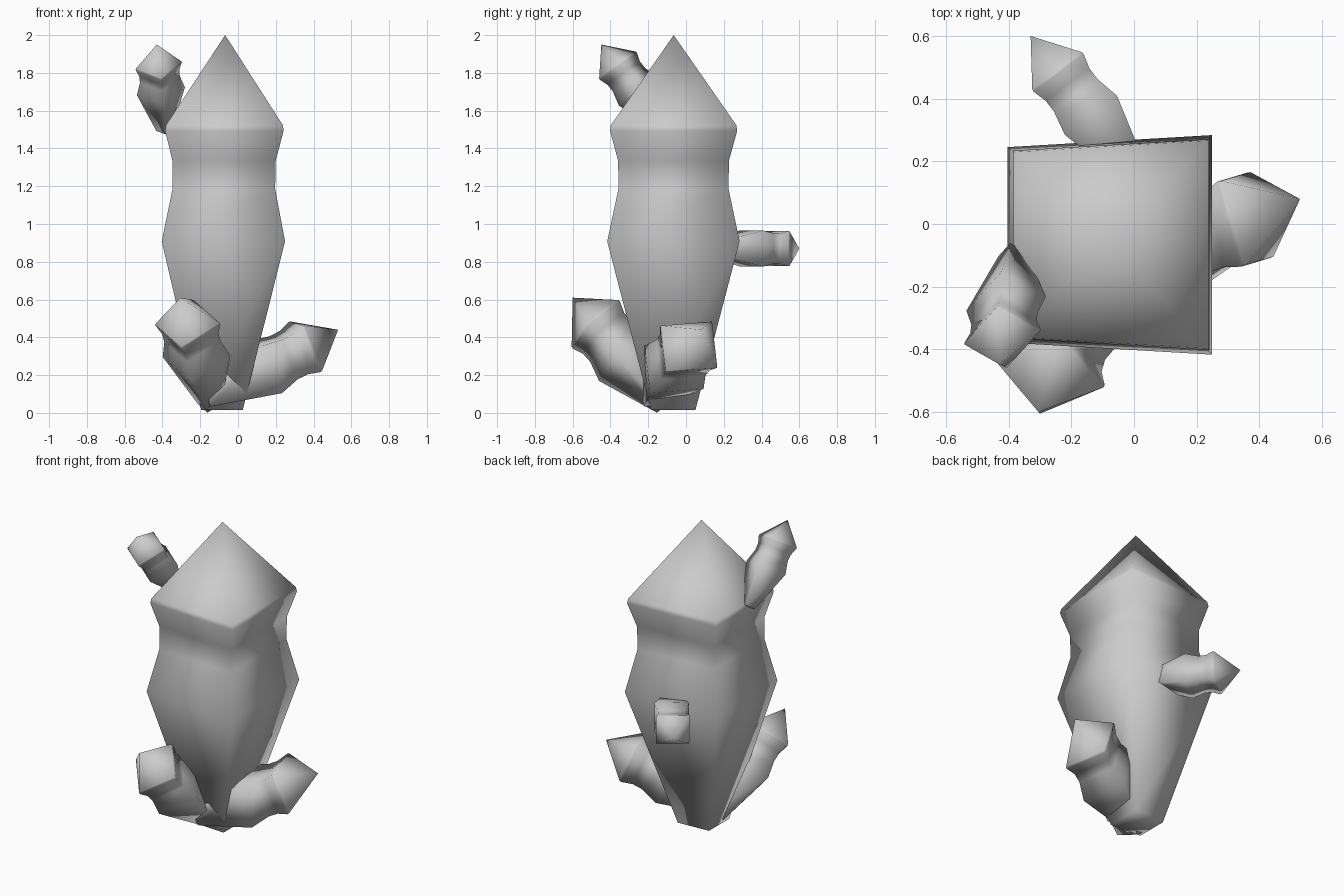
import bpy, bmesh
from mathutils import Vector

if "Cube" in bpy.data.objects:
    bpy.data.objects.remove(bpy.data.objects["Cube"])

# Shared shoot profile: (fraction of length, cross-section scale)
PROFILE = [(0, .35), (.45, 1.04), (.59, .865), (.665, .87), (.745, 1.0), (.76, .985)]


def shoot(name, base, tip, corners):
    """Four-sided tapered shoot with bulge, neck and pyramid tip."""
    base, tip = Vector(base), Vector(tip)
    bm = bmesh.new()
    rings = []
    for t, s in PROFILE:
        c = base.lerp(tip, t)
        rings.append([bm.verts.new(c + Vector(k) * s) for k in corners])
    for a, b in zip(rings, rings[1:]):
        for i in range(4):
            j = (i + 1) % 4
            bm.faces.new((a[i], a[j], b[j], b[i]))
    apex = bm.verts.new(tip)
    for i in range(4):
        bm.faces.new((rings[-1][i], rings[-1][(i + 1) % 4], apex))
    bm.faces.new(rings[0][::-1])
    bmesh.ops.recalc_face_normals(bm, faces=bm.faces)
    for f in bm.faces:
        f.smooth = True
    me = bpy.data.meshes.new(name)
    bm.to_mesh(me)
    bm.free()
    ob = bpy.data.objects.new(name, me)
    bpy.context.collection.objects.link(ob)
    return ob


def diamond(u, v):
    """Corners of a section whose half diagonals are u and v."""
    u, v = Vector(u), Vector(v)
    return [u, v, -u, -v]


# Main trunk, slightly wider on its right side
shoot("trunk", (-.085, -.068, .015), (-.068, -.065, 2.0),
      [(-.314, -.300, 0), (.314, -.337, 0), (.314, .337, 0), (-.314, .300, 0)])

# Front shoot
shoot("front_shoot", (-.15, -.11, .045), (-.305, -.60, .61),
      diamond((.172, -.04, .003), (.033, .125, .125)))

# Right shoot
shoot("right_shoot", (-.17, -.18, .08), (.53, .08, .44),
      diamond((-.085, .122, .132), (.01, .15, -.11)))

# Back shoot, upright square section
shoot("back_shoot", (.02, .14, .87), (-.33, .60, .87),
      [(.08, .06, .092), (-.08, -.06, .092), (-.08, -.06, -.092), (.08, .06, -.092)])

# Upper left shoot
shoot("upper_left_shoot", (-.39, -.095, 1.50), (-.43, -.448, 1.95),
      diamond((.122, .022, .02), (-.014, .098, .072)))
